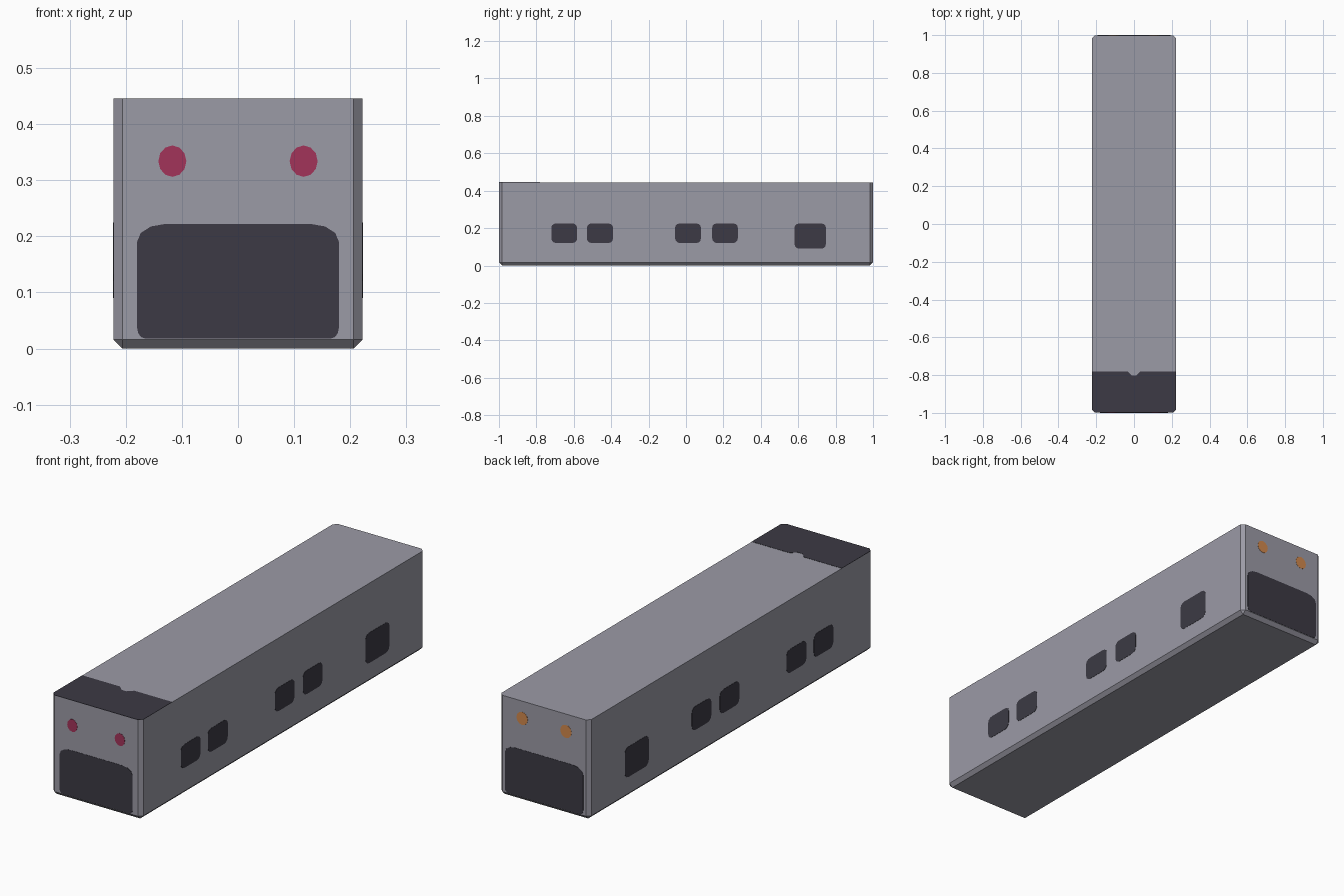
import bpy, bmesh, math
from mathutils import Vector

if "Cube" in bpy.data.objects:
    bpy.data.objects.remove(bpy.data.objects["Cube"])

W, L, H, C = 0.222, 0.999, 0.445, 0.016   # half width, half length, height, chamfer
T = 0.001                                # painted plate thickness


def material(name, rgb):
    m = bpy.data.materials.new(name)
    m.diffuse_color = (*rgb, 1)
    m.use_nodes = True
    m.node_tree.nodes["Principled BSDF"].inputs["Base Color"].default_value = m.diffuse_color
    return m


GREY = material("body grey", (0.33, 0.325, 0.38))
DARK = material("dark glass", (0.045, 0.042, 0.058))
RED = material("red lamp", (0.36, 0.034, 0.1))
ORANGE = material("orange lamp", (0.64, 0.25, 0.075))


def finish(name, bm, mat):
    bmesh.ops.recalc_face_normals(bm, faces=bm.faces)
    me = bpy.data.meshes.new(name)
    bm.to_mesh(me)
    bm.free()
    me.materials.append(mat)
    ob = bpy.data.objects.new(name, me)
    bpy.context.collection.objects.link(ob)
    return ob


def plate(name, outline, place, normal, mat):
    """Thin plate from a 2D outline; place maps (u, v) onto the body surface."""
    bm = bmesh.new()
    n = Vector(normal)
    face = bm.faces.new([bm.verts.new(Vector(place(u, v)) - n * T) for u, v in outline])
    new = bmesh.ops.extrude_face_region(bm, geom=[face])["geom"]
    bmesh.ops.translate(bm, vec=n * 2 * T, verts=[g for g in new if isinstance(g, bmesh.types.BMVert)])
    return finish(name, bm, mat)


def rounded(u0, u1, v0, v1, top, bottom, steps=3):
    """Rectangle with elliptical corners; top and bottom are (ru, rv)."""
    pts = []
    corners = ((u1, v1, top, 1, 1), (u0, v1, top, -1, 1),
               (u0, v0, bottom, -1, -1), (u1, v0, bottom, 1, -1))
    for q, (u, v, (ru, rv), su, sv) in enumerate(corners):
        for i in range(steps + 1):
            a = math.pi / 2 * (q + i / steps)
            pts.append((u - su * ru + ru * math.cos(a), v - sv * rv + rv * math.sin(a)))
    return pts


def ellipse(u, v, ru, rv, n=12):
    return [(u + ru * math.cos(2 * math.pi * i / n), v + rv * math.sin(2 * math.pi * i / n))
            for i in range(n)]


# Body: box with chamfered upright and bottom edges, sharp roof edge
bm = bmesh.new()
bmesh.ops.create_cube(bm, size=1)
for v in bm.verts:
    v.co = (v.co.x * 2 * W, v.co.y * 2 * L, (v.co.z + 0.5) * H)
edges = [e for e in bm.edges if min(v.co.z for v in e.verts) < 0.01]
bmesh.ops.bevel(bm, geom=edges, offset=C, segments=1, affect='EDGES')
finish("body", bm, GREY)

# Dark roof panel at the front with a small notch
roof = [(-W + C, -L), (W - C, -L), (W, -L + C), (W, -0.78), (0.035, -0.78),
        (0.012, -0.803), (-0.012, -0.803), (-0.035, -0.78), (-W, -0.78), (-W, -L + C)]
plate("roof_panel", roof, lambda u, v: (u, v, H), (0, 0, 1), DARK)

# Windscreens and lamps at both ends
ends = (("front", -1, 0.18, 0.222, RED, 0.117, 0.334, 0.025, 0.028),
        ("rear", 1, 0.193, 0.228, ORANGE, 0.108, 0.368, 0.028, 0.029))
for end, s, hw, top, lamp, lx, lz, ru, rv in ends:
    def place(u, v, s=s):
        return (u, s * L, v)
    plate(end + "_windscreen", rounded(-hw, hw, 0.018, top, (0.05, 0.032), (0.014, 0.02)),
          place, (0, s, 0), DARK)
    for side, name in ((-1, "left"), (1, "right")):
        plate(f"{end}_{name}_lamp", ellipse(side * lx, lz, ru, rv), place, (0, s, 0), lamp)

# Side windows, mirrored on both sides
windows = ((-0.72, -0.582, 0.12), (-0.53, -0.39, 0.12), (-0.058, 0.08, 0.12),
           (0.14, 0.277, 0.12), (0.58, 0.748, 0.09))
for s, name in ((-1, "left"), (1, "right")):
    for i, (y0, y1, z0) in enumerate(windows):
        plate(f"{name}_window_{i + 1}", rounded(y0, y1, z0, 0.225, (0.025, 0.022), (0.025, 0.025)),
              lambda u, v, s=s: (s * W, u, v), (s, 0, 0), DARK)
